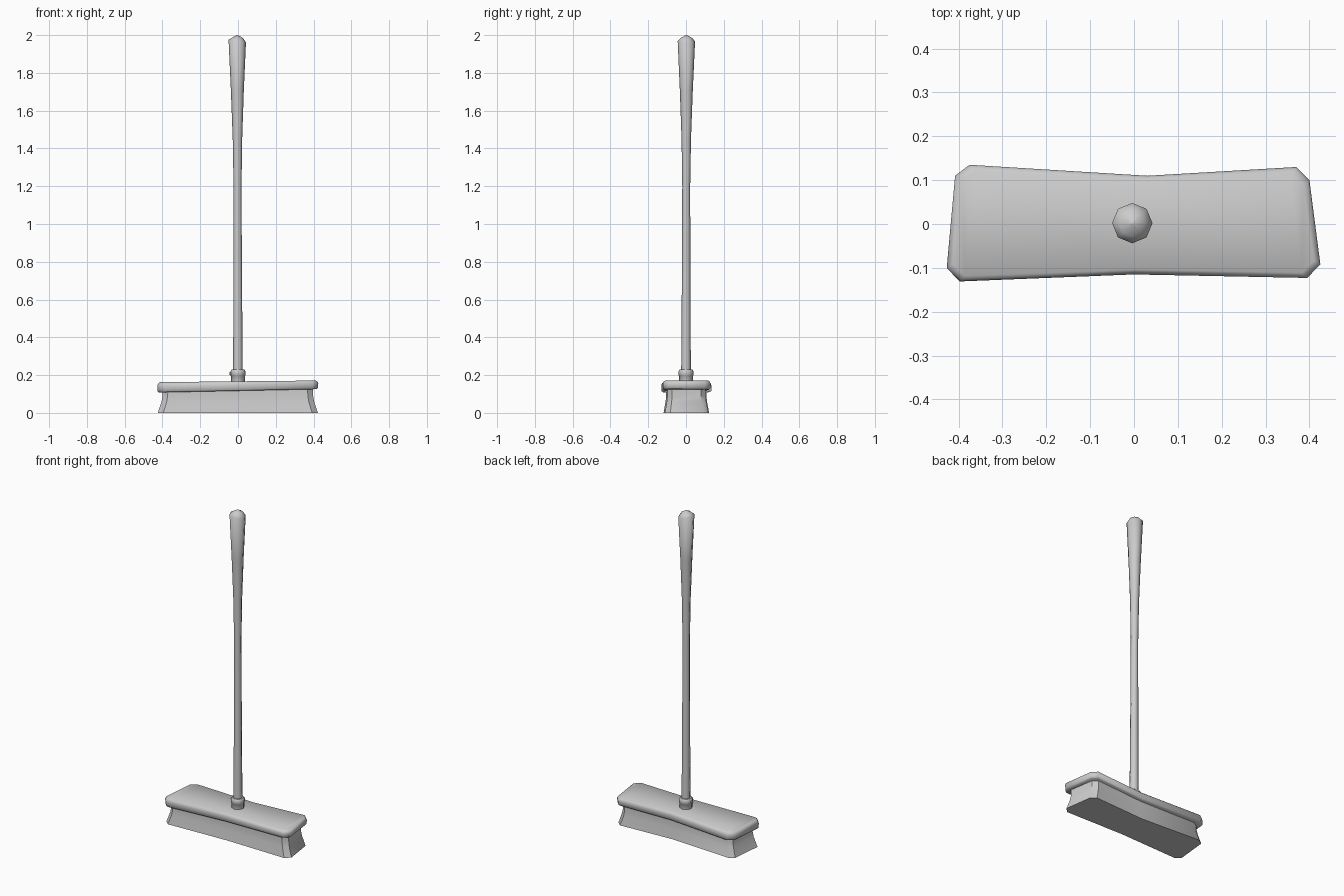
import bpy, bmesh
from math import cos, sin, pi, radians

if "Cube" in bpy.data.objects:
    bpy.data.objects.remove(bpy.data.objects["Cube"])

# Slightly irregular, waisted outline of the broom head (seen from above)
OUTLINE = [(-0.427, -0.10), (-0.398, -0.131), (0.0, -0.115), (0.395, -0.123),
           (0.425, -0.092), (0.40, 0.10), (0.37, 0.13), (0.03, 0.11),
           (-0.375, 0.135), (-0.408, 0.11)]


def loft(name, rings, angle=35):
    """Skin a stack of equal-length rings and cap both ends."""
    bm = bmesh.new()
    loops = [[bm.verts.new(p) for p in ring] for ring in rings]
    n = len(loops[0])
    for a, b in zip(loops, loops[1:]):
        for i in range(n):
            j = (i + 1) % n
            bm.faces.new((a[i], a[j], b[j], b[i]))
    bm.faces.new(loops[0][::-1])
    bm.faces.new(loops[-1])
    bmesh.ops.triangulate(bm, faces=[f for f in bm.faces if len(f.verts) > 8])
    bmesh.ops.recalc_face_normals(bm, faces=bm.faces[:])
    me = bpy.data.meshes.new(name)
    bm.to_mesh(me)
    bm.free()
    ob = bpy.data.objects.new(name, me)
    bpy.context.collection.objects.link(ob)
    bpy.ops.object.select_all(action='DESELECT')
    ob.select_set(True)
    bpy.context.view_layer.objects.active = ob
    bpy.ops.object.shade_smooth_by_angle(angle=radians(angle))
    return ob


def head_ring(z, dx, dy, tilt=0.0):
    """Head outline inset by dx, dy at height z, rising towards +x by tilt."""
    return [(x * (1 - dx / 0.42), y * (1 - dy / 0.125), z + tilt * x) for x, y in OUTLINE]


def round_ring(z, r, cx=0.0, cy=0.0, n=8, tilt=0.0):
    return [(cx + r * cos(2 * pi * i / n), cy + r * sin(2 * pi * i / n),
             z + tilt * r * cos(2 * pi * i / n)) for i in range(n)]


# Wooden block with softened edges, slightly tilted
loft("head_block", [head_ring(0.117, 0.008, 0.008, 0.02),
                    head_ring(0.124, 0.001, 0.001, 0.02),
                    head_ring(0.150, 0.0, 0.0, 0.015),
                    head_ring(0.161, 0.004, 0.004, 0.012),
                    head_ring(0.167, 0.014, 0.012, 0.01)], 60)

# Bristles, pinched below the block and flaring to the floor
loft("bristles", [head_ring(0.0, 0.002, 0.012),
                  head_ring(0.02, 0.009, 0.015),
                  head_ring(0.06, 0.022, 0.022),
                  head_ring(0.09, 0.027, 0.025),
                  head_ring(0.122, 0.028, 0.025, 0.015)], 40)

# Socket collar holding the handle
loft("collar", [round_ring(0.160, 0.036), round_ring(0.195, 0.036),
                round_ring(0.200, 0.040), round_ring(0.222, 0.039),
                round_ring(0.229, 0.034), round_ring(0.229, 0.020)], 50)

# Small peg through the collar on the left side
peg = loft("collar_peg", [round_ring(0.0, 0.009, n=6), round_ring(0.014, 0.009, n=6),
                          round_ring(0.017, 0.006, n=6)])
peg.rotation_euler = (0, -pi / 2, 0)
peg.location = (-0.029, 0, 0.208)

# Eight-sided handle, widening to the grip with a blunt pointed end
profile = [(0.165, 0.026), (0.45, 0.024), (0.85, 0.022), (1.20, 0.021),
           (1.45, 0.025), (1.70, 0.034), (1.968, 0.046), (1.985, 0.030), (2.0, 0.003)]
loft("handle", [round_ring(z, r, -0.004 * z / 2, 0.002 * z / 2,
                           tilt=-0.15 if z == 1.968 else 0.0) for z, r in profile], 60)
